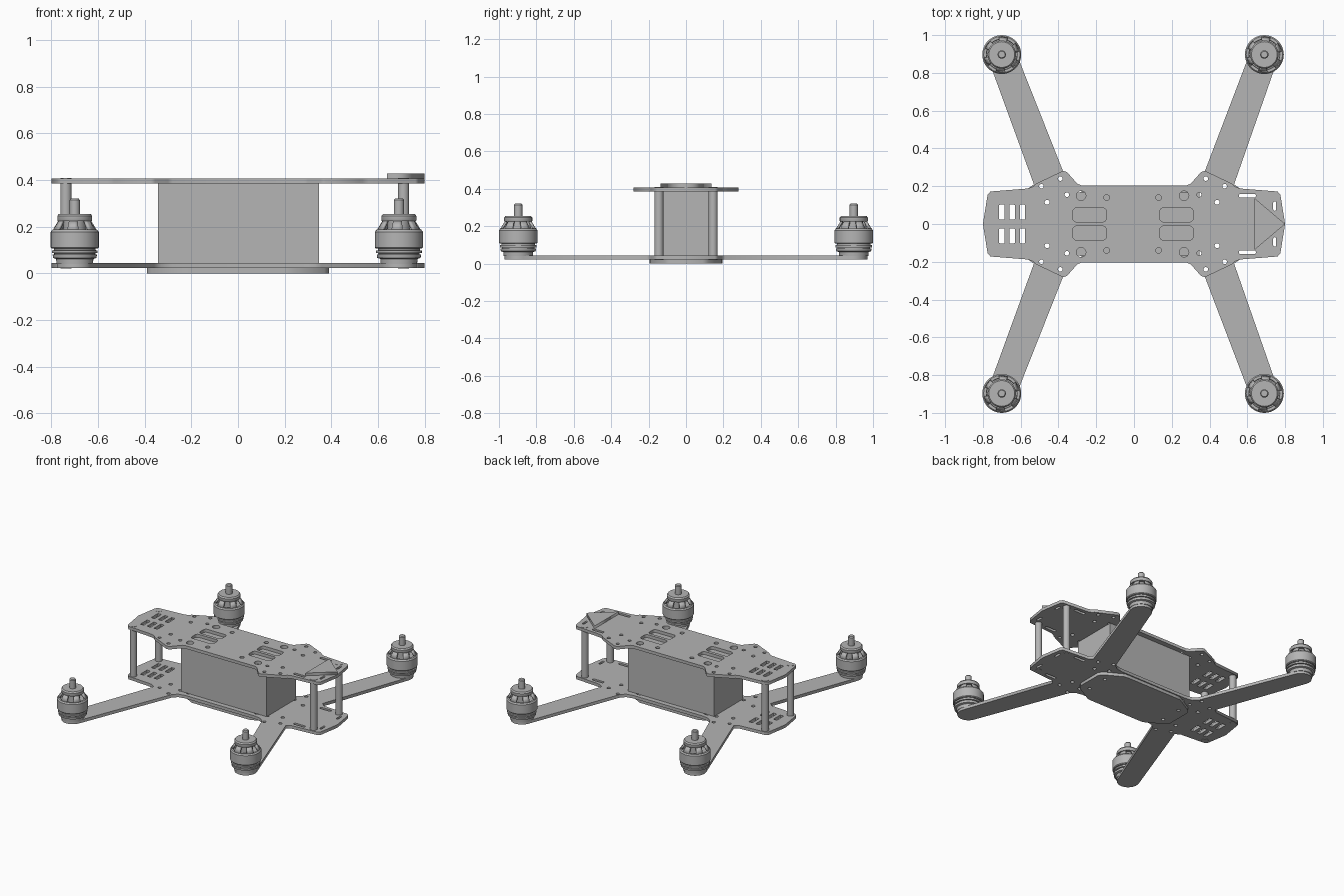
import bpy, bmesh, math
from mathutils import Vector

cube = bpy.data.objects.get("Cube")
if cube:
    bpy.data.objects.remove(cube, do_unlink=True)

grey = bpy.data.materials.new("plain grey")
grey.use_nodes = True
colour = (0.46, 0.46, 0.46, 1)
grey.diffuse_color = colour
grey.node_tree.nodes["Principled BSDF"].inputs["Base Color"].default_value = colour


def add_object(name, mesh, smooth=False):
    obj = bpy.data.objects.new(name, mesh)
    bpy.context.collection.objects.link(obj)
    mesh.materials.clear()
    mesh.materials.append(grey)
    if smooth:
        bpy.ops.object.select_all(action='DESELECT')
        obj.select_set(True)
        bpy.context.view_layer.objects.active = obj
        bpy.ops.object.shade_smooth_by_angle(angle=math.radians(35))
    return obj


def mesh_from(bm, name):
    bmesh.ops.recalc_face_normals(bm, faces=bm.faces[:])
    mesh = bpy.data.meshes.new(name)
    bm.to_mesh(mesh)
    bm.free()
    return mesh


def plate(name, outline, holes, bottom, top):
    """Flat sheet with cut-outs, made from a filled 2D curve."""
    curve = bpy.data.curves.new(name + "_curve", 'CURVE')
    curve.dimensions = '2D'
    curve.fill_mode = 'BOTH'
    curve.extrude = (top - bottom) / 2
    for loop in [outline] + holes:
        spline = curve.splines.new('POLY')
        spline.points.add(len(loop) - 1)
        for point, (x, y) in zip(spline.points, loop):
            point.co = (x, y, 0, 1)
        spline.use_cyclic_u = True
    helper = bpy.data.objects.new(name + "_helper", curve)
    bpy.context.collection.objects.link(helper)
    graph = bpy.context.evaluated_depsgraph_get()
    mesh = bpy.data.meshes.new_from_object(helper.evaluated_get(graph))
    bpy.data.objects.remove(helper, do_unlink=True)
    obj = add_object(name, mesh)
    obj.location.z = (top + bottom) / 2
    return obj


def arc(cx, cy, r, start, end, steps):
    angles = [math.radians(start + (end - start) * i / steps) for i in range(steps + 1)]
    return [(cx + r * math.cos(a), cy + r * math.sin(a)) for a in angles]


def circle(cx, cy, r):
    return arc(cx, cy, r, 0, 345, 23)


def rounded_rect(cx, cy, w, h, r):
    pts = []
    for k, (sx, sy) in enumerate([(1, 1), (-1, 1), (-1, -1), (1, -1)]):
        pts += arc(cx + sx * (w / 2 - r), cy + sy * (h / 2 - r), r, 90 * k, 90 * k + 90, 4)
    return pts


def around(quarter):
    """Complete an outline; quarter(side) runs from the end tip to mid-side."""
    right, left = quarter(1), [(-x, y) for x, y in quarter(-1)]
    upper = right + left[::-1]
    return upper + [(x, -y) for x, y in upper[::-1] if y > 0]


def lathe(name, profile, keep=None):
    bm = bmesh.new()
    verts = [bm.verts.new((r, 0, z)) for r, z in profile]
    edges = [bm.edges.new(pair) for pair in zip(verts, verts[1:])]
    bmesh.ops.spin(bm, geom=verts + edges, cent=(0, 0, 0), axis=(0, 0, 1),
                   angle=math.tau, steps=36)
    bmesh.ops.remove_doubles(bm, verts=bm.verts[:], dist=0.0001)
    if keep:
        gaps = [f for f in bm.faces if not keep(f.calc_center_median())]
        bmesh.ops.delete(bm, geom=gaps, context='FACES')
    return mesh_from(bm, name)


# Cut-outs shared by the two large plates
holes = []
for side in (1, -1):
    for x, y, r in [(-0.28, 0.15, 0.025), (0.265, 0.15, 0.025),
                    (-0.145, 0.14, 0.015), (0.13, 0.14, 0.015),
                    (-0.355, 0.155, 0.012), (0.345, 0.155, 0.012),
                    (-0.46, 0.115, 0.013), (0.44, 0.115, 0.013),
                    (-0.49, 0.2, 0.012), (0.48, 0.2, 0.012),
                    (-0.39, 0.24, 0.012), (0.38, 0.24, 0.012)]:
        holes.append(circle(x, side * y, r))
    for x in (-0.7, -0.645, -0.59):
        holes.append(rounded_rect(x, side * 0.063, 0.028, 0.078, 0.004))
    holes.append(rounded_rect(0.6, side * 0.15, 0.09, 0.02, 0.009))
    holes.append(rounded_rect(0.745, side * 0.095, 0.016, 0.05, 0.007))
windows = [rounded_rect(x, side * 0.048, 0.178, 0.074, 0.02)
           for x in (-0.235, 0.225) for side in (1, -1)]

# Top plate with flared shoulders
END = [(0.8, 0), (0.775, 0.155), (0.76, 0.172), (0.56, 0.188)]
plate("top_plate", around(lambda s: END + [(0.535, 0.198), (0.52, 0.213), (0.375, 0.282),
                                           (0.355, 0.275), (0.3, 0.213), (0.28, 0.205)]),
      holes + windows, 0.385, 0.407)


# Main plate and its four arms cut from one sheet
def motor_x(side):
    return 0.69 if side > 0 else 0.7


def arm_quarter(side):
    tip = arc(motor_x(side), 0.895, 0.075, -19, 161, 14)
    return END + [(0.53, 0.21)] + tip + [(0.36, 0.24), (0.33, 0.213), (0.28, 0.203)]


plate("main_plate_with_arms", around(arm_quarter), holes, 0.022, 0.044)

# Small stiffening plate underneath
plate("bottom_plate",
      around(lambda s: [(0.39, 0), (0.39, 0.09), (0.37, 0.12), (0.24, 0.193), (0.2, 0.195)]),
      [circle(sx * 0.32, sy * 0.08, 0.012) for sx in (1, -1) for sy in (1, -1)], 0, 0.022)

# Raised arrow marker on the top plate
plate("arrow_marker", [(0.638, -0.137), (0.8, 0), (0.638, 0.137)], [], 0.407, 0.427)

# Battery box between the plates
bm = bmesh.new()
bmesh.ops.create_cube(bm, size=1)
bmesh.ops.scale(bm, vec=Vector((0.69, 0.335, 0.341)), verts=bm.verts)
box = add_object("battery_box", mesh_from(bm, "battery_box"))
box.location = (0.003, 0, 0.2145)

# Standoffs at the plate ends
post = lathe("standoff", [(0, 0.02), (0.024, 0.02), (0.024, 0.409), (0, 0.409)])
for x in (-0.738, 0.71):
    for y in (-0.145, 0.145):
        add_object("standoff", post, True).location = (x, y, 0)

# Motors: stator base, bell, spoked crown, cap and shaft
BASE = [(0, 0.04), (0.078, 0.04), (0.08, 0.062), (0.093, 0.066), (0.095, 0.08),
        (0.088, 0.081), (0.088, 0.086), (0.098, 0.087), (0.098, 0.098),
        (0.09, 0.099), (0.09, 0.106), (0, 0.106)]
BELL = [(0, 0.106), (0.098, 0.106), (0.103, 0.111), (0.103, 0.178), (0.096, 0.187),
        (0.082, 0.187), (0.08, 0.17), (0.048, 0.17), (0.048, 0.226), (0, 0.226)]
CAP = [(0, 0.224), (0.073, 0.224), (0.075, 0.228), (0.075, 0.246), (0.068, 0.255),
       (0.022, 0.255), (0.022, 0.314), (0.017, 0.32), (0, 0.32)]


def is_spoke(p):
    angle = math.degrees(math.atan2(p.y, p.x)) % 60
    return 15 < angle < 45


parts = {
    "motor_base": lathe("motor_base", BASE),
    "motor_bell": lathe("motor_bell", BELL),
    "motor_cap_and_shaft": lathe("motor_cap_and_shaft", CAP),
    "motor_spokes": lathe("motor_spokes", [(0.096, 0.185), (0.07, 0.228)], is_spoke),
}
for side in (1, -1):
    for y in (-0.897, 0.897):
        for name, mesh in parts.items():
            obj = add_object(name, mesh, True)
            obj.location = (side * motor_x(side), y, 0)
            if name == "motor_spokes":
                rim = obj.modifiers.new("thickness", 'SOLIDIFY')
                rim.thickness = 0.012
